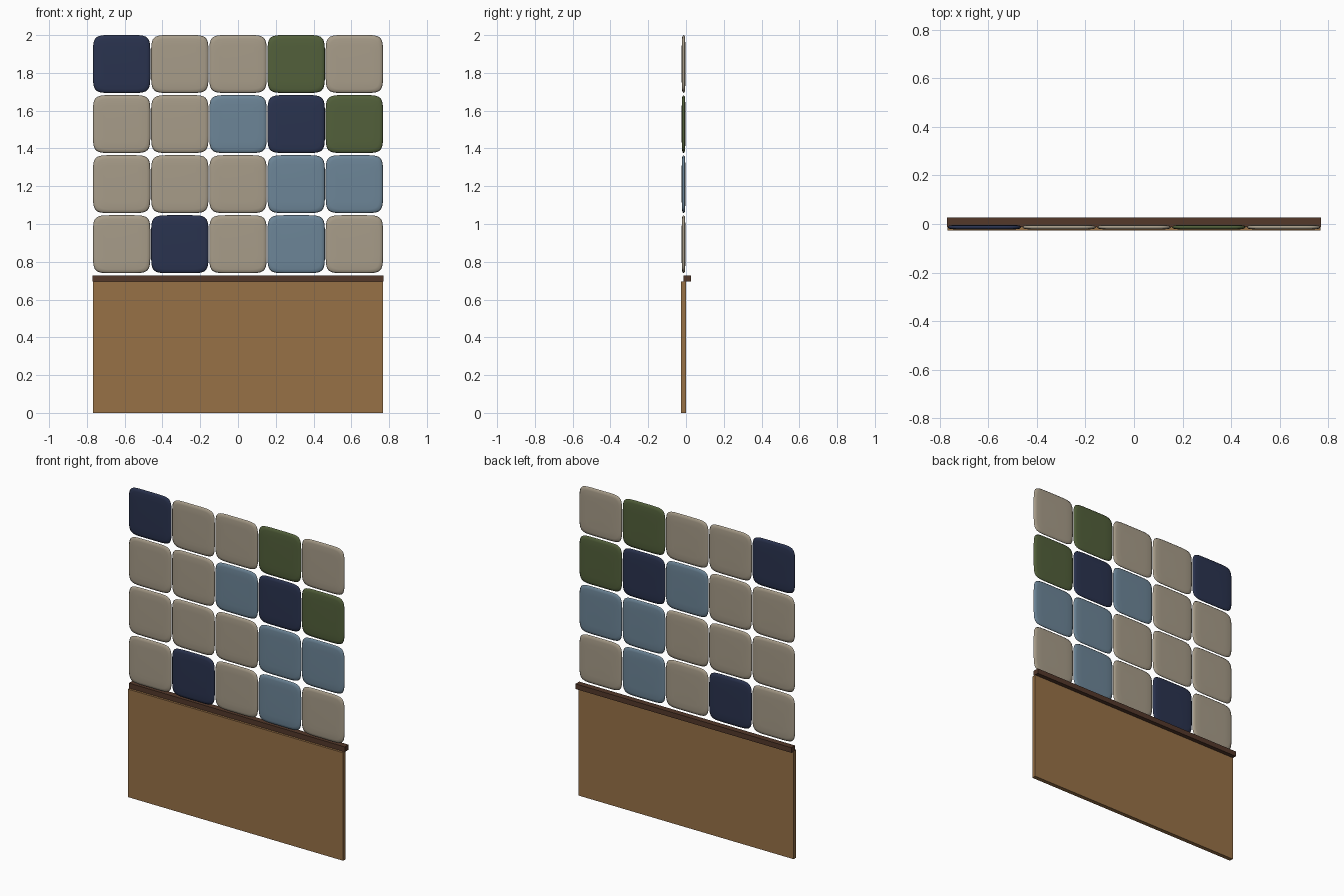
import bpy, bmesh, math

if "Cube" in bpy.data.objects:
    bpy.data.objects.remove(bpy.data.objects["Cube"])


def material(name, srgb):
    m = bpy.data.materials.new(name)
    m.diffuse_color = [(c / 255) ** 2.2 for c in srgb] + [1]
    m.use_nodes = True
    m.node_tree.nodes["Principled BSDF"].inputs["Base Color"].default_value = m.diffuse_color
    return m


MATS = {
    "B": material("beige", (166, 155, 136)),
    "N": material("navy", (46, 54, 80)),
    "G": material("green", (83, 96, 61)),
    "S": material("slate_blue", (108, 132, 150)),
}
WOOD = material("light_wood", (150, 112, 72))
DARK = material("dark_wood", (84, 59, 46))


def finish(bm, name, mat):
    bmesh.ops.recalc_face_normals(bm, faces=bm.faces[:])
    me = bpy.data.meshes.new(name)
    bm.to_mesh(me)
    bm.free()
    me.materials.append(mat)
    ob = bpy.data.objects.new(name, me)
    bpy.context.collection.objects.link(ob)
    return ob


def box(name, x, y, z, mat):
    bm = bmesh.new()
    bmesh.ops.create_cube(bm, size=1)
    for v in bm.verts:
        v.co = [r[0] + (c + 0.5) * (r[1] - r[0]) for c, r in zip(v.co, (x, y, z))]
    return finish(bm, name, mat)


def spow(c, e):
    return math.copysign(abs(c) ** e, c)


# Cushion: rounded-square rings stacked from back to front
PROFILE = [(0.055, 1.0), (0.02, 0.9), (0.006, 0.65), (0.0, 0.0)]
RINGS = PROFILE + [(i, -t) for i, t in PROFILE[-2::-1]]


def cushion(name, cx, cy, cz, w, h, thick, mat, n=48, power=6.5):
    bm = bmesh.new()
    loops = []
    for inset, t in RINGS:
        ring = []
        for k in range(n):
            a = 2 * math.pi * (k + 0.5) / n
            ring.append(bm.verts.new((
                cx + (w / 2 - inset) * spow(math.cos(a), 2 / power),
                cy + t * thick / 2,
                cz + (h / 2 - inset) * spow(math.sin(a), 2 / power))))
        loops.append(ring)
    for a, b in zip(loops, loops[1:]):
        for k in range(n):
            j = (k + 1) % n
            bm.faces.new((a[k], a[j], b[j], b[k]))
    bm.faces.new(loops[0])
    bm.faces.new(loops[-1])
    for f in bm.faces:
        f.smooth = True
    return finish(bm, name, mat)


# Lower board and the rail on top of it
box("lower_board", (-0.767, 0.767), (-0.026, 0.0), (0, 0.695), WOOD)
box("top_rail", (-0.769, 0.769), (-0.012, 0.026), (0.695, 0.728), DARK)

# Grid of padded tiles, top row first
ROWS = ["NBBGB", "BBSNG", "BBBSS", "BNBSB"]
for r, row in enumerate(ROWS):
    for c, key in enumerate(row):
        cushion(f"tile_{r + 1}_{c + 1}", (c - 2) * 0.308, -0.013,
                1.847 - r * 0.318, 0.304, 0.307, 0.019, MATS[key])
